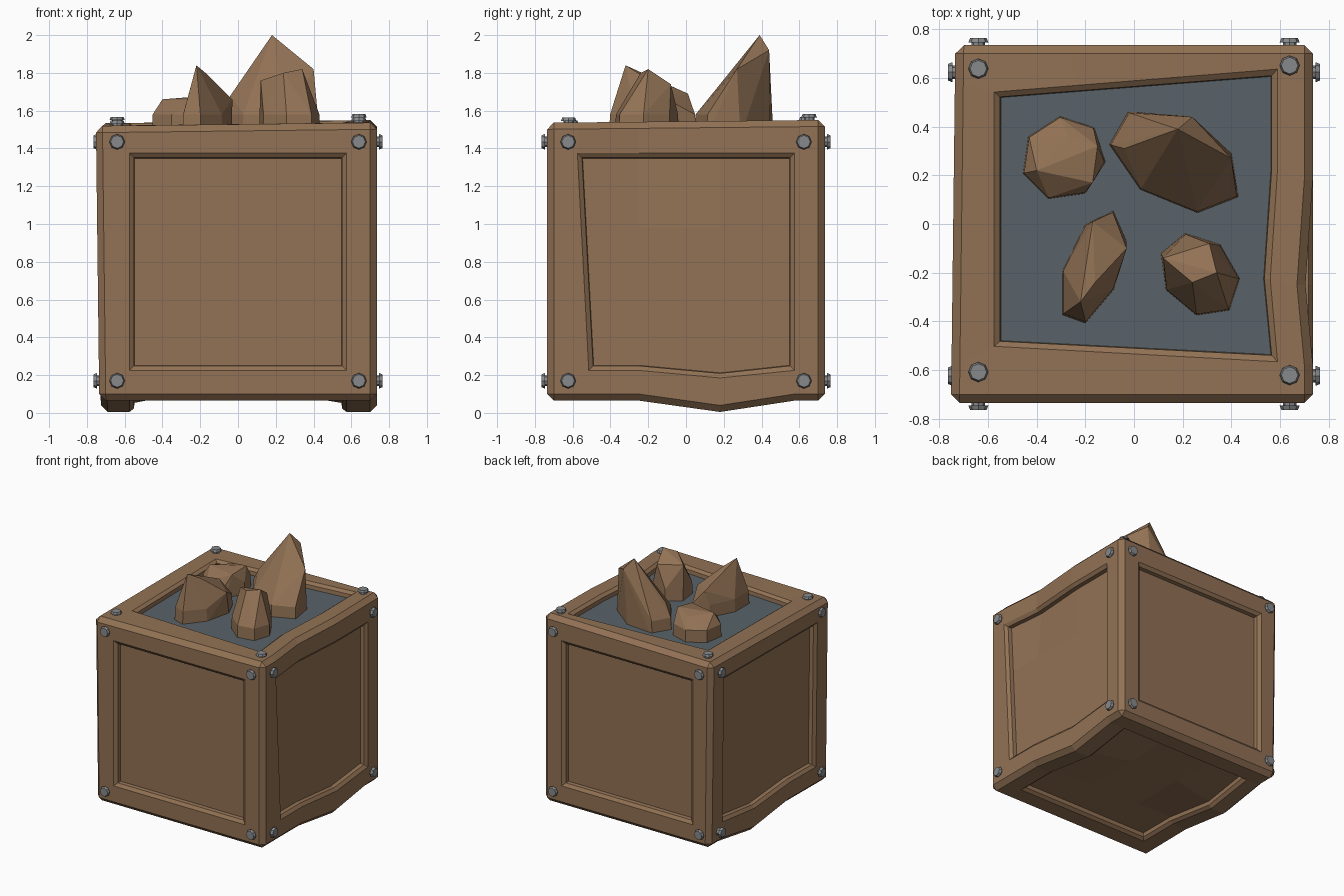
import bpy, bmesh, math, random
from mathutils import Vector, Matrix

if "Cube" in bpy.data.objects:
    bpy.data.objects.remove(bpy.data.objects["Cube"])

random.seed(4)
H, OPEN, MID = 0.735, 0.575, 0.80      # half size, half opening, centre height


def material(name, rgb):
    m = bpy.data.materials.new(name)
    m.diffuse_color = (*rgb, 1)
    m.use_nodes = True
    m.node_tree.nodes["Principled BSDF"].inputs["Base Color"].default_value = m.diffuse_color
    return m


brown = material("brown wood and rock", (0.288, 0.168, 0.090))
slate = material("slate fill", (0.098, 0.125, 0.142))
grey = material("bolt grey", (0.24, 0.25, 0.26))


def finish(bm, name, *mats):
    bmesh.ops.recalc_face_normals(bm, faces=bm.faces)
    mesh = bpy.data.meshes.new(name)
    bm.to_mesh(mesh)
    bm.free()
    for m in mats:
        mesh.materials.append(m)
    ob = bpy.data.objects.new(name, mesh)
    bpy.context.collection.objects.link(ob)
    return ob


def near(a, b):
    return abs(a - b) < 0.05


def warp(p):
    """Wobble of the crate, from centred to final coordinates."""
    x, y, z = p
    q = Vector((x, y, z + MID))
    if abs(x) > 0.5 and z < -0.5 and near(y, 0.18):    # side bars sag at the bottom
        q.z -= 0.06 if z < -0.65 else 0.04
    if x > 0.5 and z > 0.5 and near(y, -0.25):         # dent in the right top bar
        q.x -= 0.03
    if z > 0.6:                                        # top tilts to the back right
        q.z += 0.012 * x + 0.01 * y
    if z > 0.66 and max(abs(x), abs(y)) < 0.6:         # skewed top opening
        u, v = x / 1.12 + 0.5, y / 1.12 + 0.5
        q.y += (1 - u) * (0.07 - v * 0.1) + u * (0.01 + v * 0.05)
        q.x += 0.015 * u
    if x > 0.66 and -0.6 < y < -0.5:                   # skewed right opening
        q.y += 0.06 * max(0, min(1, 0.5 - z / 1.12))
    if x < -0.6:                                       # left side leans out to the front
        q.x -= 0.012 * (z - y)
    return q


# crate: chamfered cube, cut into a grid, with a sunk panel on every side
bm = bmesh.new()
bmesh.ops.create_cube(bm, size=2 * H)
bmesh.ops.bevel(bm, geom=bm.edges[:], offset=0.035, segments=1, affect='EDGES')
for axis in range(3):
    n = Vector((0, 0, 0))
    n[axis] = 1
    for t in (-OPEN, -0.25, 0.18, OPEN):
        bmesh.ops.bisect_plane(bm, geom=bm.verts[:] + bm.edges[:] + bm.faces[:],
                               plane_co=n * t, plane_no=n)
for axis in range(3):
    for s in (-1, 1):
        panel = []
        for f in bm.faces:
            c = f.calc_center_median()
            if c[axis] * s > H - 0.01 and all(abs(c[k]) < OPEN for k in range(3) if k != axis):
                panel.append(f)
        for width, depth in ((0.024, -0.018), (0.003, -0.03)):
            bmesh.ops.inset_region(bm, faces=panel, thickness=width, depth=depth,
                                   use_even_offset=True)
        top = axis == 2 and s == 1
        inside = set(panel)
        for f in panel:
            for v in f.verts:
                if v.tag or not all(g in inside for g in v.link_faces):
                    continue
                v.tag = True
                v.co[axis] += s * (random.uniform(0.06, 0.09) if top
                                   else random.uniform(-0.03, 0.03))
        if top:
            for f in panel:
                f.material_index = 1
for v in bm.verts:
    v.co = warp(v.co)
finish(bm, "crate", brown, slate)

# bolts: eight-sided heads in the corners of the four sides and the top
bm = bmesh.new()


def bolt(pos, normal):
    rot = Vector(normal).to_track_quat('Z', 'Y').to_matrix().to_4x4()
    for r1, r2, depth, lift in ((0.028, 0.028, 0.03, 0), (0.041, 0.034, 0.018, 0.021)):
        m = Matrix.Translation(Vector(pos) + Vector(normal) * lift) @ rot
        bmesh.ops.create_cone(bm, cap_ends=True, segments=8, radius1=r1, radius2=r2,
                              depth=depth, matrix=m)


for s in (-1, 1):
    for a in (-0.64, 0.64):
        bolt((a, 0.015 + 0.63 * s + 0.01 * a * s, MID + H + 0.012 * a + 0.01 * s), (0, 0, 1))
        for z in (0.17, 1.435):
            bolt((a, s * H, z), (0, s, 0))
            bolt((s * H, a * 0.975, z), (s, 0, 0))
finish(bm, "bolts", grey)


def rock(name, centre, radii, angle, peaks):
    """Convex hull of a buried seven-sided oval, a shoulder ring and a few peaks."""
    bm = bmesh.new()
    turn = Matrix.Rotation(math.radians(angle), 3, 'Z')
    for z, k in ((1.46, 1), (1.58, 0.97)):
        for i in range(7):
            t = math.tau * i / 7
            p = turn @ Vector((radii[0] * k * math.cos(t), radii[1] * k * math.sin(t), z))
            bm.verts.new(p + Vector((*centre, 0)))
    for p in peaks:
        bm.verts.new(p)
    bmesh.ops.convex_hull(bm, input=bm.verts[:])
    bmesh.ops.delete(bm, geom=[v for v in bm.verts if not v.link_faces], context='VERTS')
    bmesh.ops.dissolve_limit(bm, angle_limit=0.05, verts=bm.verts[:], edges=bm.edges[:])
    finish(bm, name, brown)


# rocks sticking out of the fill
rock("tall_rock", (0.17, 0.26), (0.3, 0.18), -30,
     [(0.18, 0.39, 2), (0.24, 0.44, 1.92), (0.4, 0.27, 1.82), (-0.04, 0.31, 1.68)])
rock("front_right_rock", (0.27, -0.21), (0.19, 0.15), -50,
     [(0.12, -0.14, 1.76), (0.34, -0.2, 1.82), (0.24, -0.24, 1.8), (0.31, -0.08, 1.74)])
rock("front_left_rock", (-0.17, -0.18), (0.25, 0.115), 70,
     [(-0.22, -0.32, 1.84), (-0.16, -0.24, 1.79), (-0.03, -0.1, 1.66), (-0.17, 0.01, 1.69)])
rock("back_left_rock", (-0.29, 0.27), (0.18, 0.17), 45,
     [(-0.4, 0.22, 1.66), (-0.17, 0.17, 1.66), (-0.15, 0.32, 1.68), (-0.27, 0.36, 1.65)])
